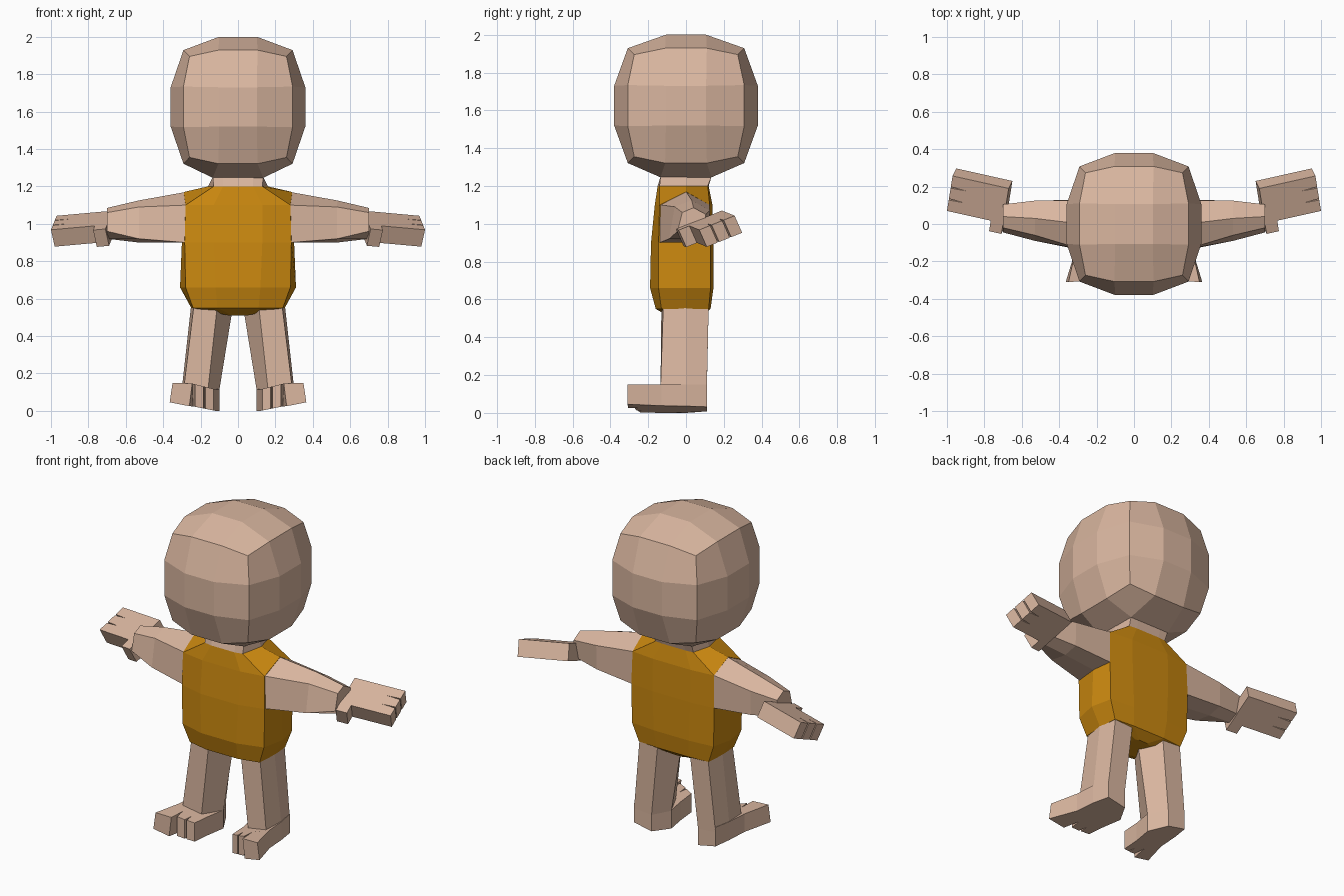
import bpy, bmesh
from mathutils import Vector

if "Cube" in bpy.data.objects:
    bpy.data.objects.remove(bpy.data.objects["Cube"])


def material(name, rgb):
    m = bpy.data.materials.new(name)
    m.diffuse_color = (*rgb, 1)
    m.use_nodes = True
    m.node_tree.nodes["Principled BSDF"].inputs["Base Color"].default_value = m.diffuse_color
    return m


SKIN = material("skin", (0.70, 0.47, 0.35))
SHIRT = material("shirt", (0.60, 0.25, 0.005))


def finish(name, bm, mat):
    bmesh.ops.recalc_face_normals(bm, faces=bm.faces)
    me = bpy.data.meshes.new(name)
    bm.to_mesh(me)
    bm.free()
    ob = bpy.data.objects.new(name, me)
    bpy.context.collection.objects.link(ob)
    me.materials.append(mat)
    return ob


def loft(name, rings, mat, side=1):
    """Skin a list of equal-length rings and cap both ends."""
    bm = bmesh.new()
    vs = [[bm.verts.new((p[0] * side, p[1], p[2])) for p in r] for r in rings]
    n = len(rings[0])
    for a, b in zip(vs, vs[1:]):
        for i in range(n):
            j = (i + 1) % n
            bm.faces.new((a[i], a[j], b[j], b[i]))
    bm.faces.new(vs[0])
    bm.faces.new(vs[-1])
    return finish(name, bm, mat)


# Head: 3x3 cube rounded towards a ball, underside drawn in to the neck
bm = bmesh.new()
bmesh.ops.create_cube(bm, size=2)
bmesh.ops.subdivide_edges(bm, edges=bm.edges[:], cuts=2, use_grid_fill=True)
for v in bm.verts:
    ext = sum(abs(c) > 0.99 for c in v.co)
    big, small = {1: (1, 0.28), 2: (0.81, 0.29), 3: (0.72, 0)}[ext]
    under = ext == 1 and v.co.z < -0.99
    p = [(big if abs(c) > 0.99 else small) * (1 if c > 0 else -1) for c in v.co]
    v.co = (p[0] * 0.36, p[1] * 0.38, 1.625 + p[2] * 0.375)
    if under:
        v.co = (0.135 if p[0] > 0 else -0.135, 0.135 if p[1] > 0 else -0.135, 1.246)
finish("head", bm, SKIN)


def body_ring(z, mid, corner, side, front, front_c, back, back_c, side_z=None):
    """Ten-sided body section: flat front and back, bevelled sides."""
    half = [(mid, front, z), (corner, front_c, z), (side, 0, side_z or z),
            (corner, back_c, z), (mid, back, z)]
    return half + [(-x, y, zz) for x, y, zz in reversed(half)]


# Neck
collar = body_ring(1.20, 0.08, 0.13, 0.16, -0.15, -0.14, 0.12, 0.115)
loft("neck", [body_ring(1.25, 0.08, 0.135, 0.135, -0.135, -0.135, 0.135, 0.135), collar], SKIN)

# Shirt
loft("shirt", [
    collar,
    body_ring(1.10, 0.13, 0.28, 0.29, -0.165, -0.14, 0.14, 0.125, 1.17),
    body_ring(0.90, 0.13, 0.285, 0.30, -0.185, -0.145, 0.145, 0.13),
    body_ring(0.66, 0.12, 0.28, 0.31, -0.19, -0.145, 0.145, 0.13),
    body_ring(0.55, 0.11, 0.24, 0.25, -0.16, -0.13, 0.13, 0.12),
    body_ring(0.51, 0.03, 0.05, 0.05, -0.09, -0.08, 0.08, 0.07),
], SHIRT)

# Hand outline: s runs along the fingers, t across the palm
HAND = [(0, 0), (1, 0), (1, .31), (.72, .33), (1, .35), (1, .65), (.72, .67), (1, .69),
        (1, 1), (.22, 1), (.22, 1.3), (0, 1.3)]
HAND_O, HAND_S, HAND_T = Vector((.67, .19, 1.07)), Vector((.30, .067, -.027)), Vector((.03, -.187, -.075))
HAND_DOWN = Vector((-.02, .04, -.09))

# Foot outline with toe notches, heel at +y
FOOT = [(.28, .11), (.30, 0), (.31, -.13), (.35, -.31), (.245, -.305), (.24, -.2), (.23, -.27),
        (.185, -.26), (.18, -.2), (.175, -.255), (.13, -.24), (.12, -.12), (.10, 0), (.16, .11)]

# Hexagonal arm and leg sections
ARM = [
    [(.28, 0, 1.17), (.28, -.135, 1.10), (.28, -.14, .90), (.28, 0, .90), (.28, .13, .90), (.28, .125, 1.10)],
    [(.53, .03, 1.125), (.53, -.06, 1.09), (.53, -.09, .92), (.53, .03, .90), (.53, .12, .92), (.53, .125, 1.07)],
    [(.70, .04, 1.085), (.70, -.02, 1.06), (.70, -.045, .96), (.70, .02, .92), (.70, .09, .94), (.70, .105, 1.05)],
]
LEG = [
    [(.235, -.12, .57), (.25, 0, .57), (.235, .12, .57), (.11, .12, .57), (.03, 0, .54), (.11, -.13, .57)],
    [(.29, -.135, .12), (.30, 0, .12), (.28, .11, .12), (.16, .11, .11), (.10, 0, .11), (.16, -.13, .12)],
]

for side, label in ((1, "left"), (-1, "right")):
    loft(label + "_arm", ARM, SKIN, side)
    loft(label + "_leg", LEG, SKIN, side)
    palm = [HAND_O + HAND_S * s + HAND_T * t for s, t in HAND]
    loft(label + "_hand", [palm, [p + HAND_DOWN for p in palm]], SKIN, side)
    # Foot rolls slightly so its outer edge sits higher
    top = [(x, y, .115 + .035 * min(1, max(0, (x - .12) / .14))) for x, y in FOOT]
    sole = [(x + (.015 if y < -.3 else 0), y, max(0, (x - .12) * .2)) for x, y in FOOT]
    loft(label + "_foot", [top, sole], SKIN, side)
